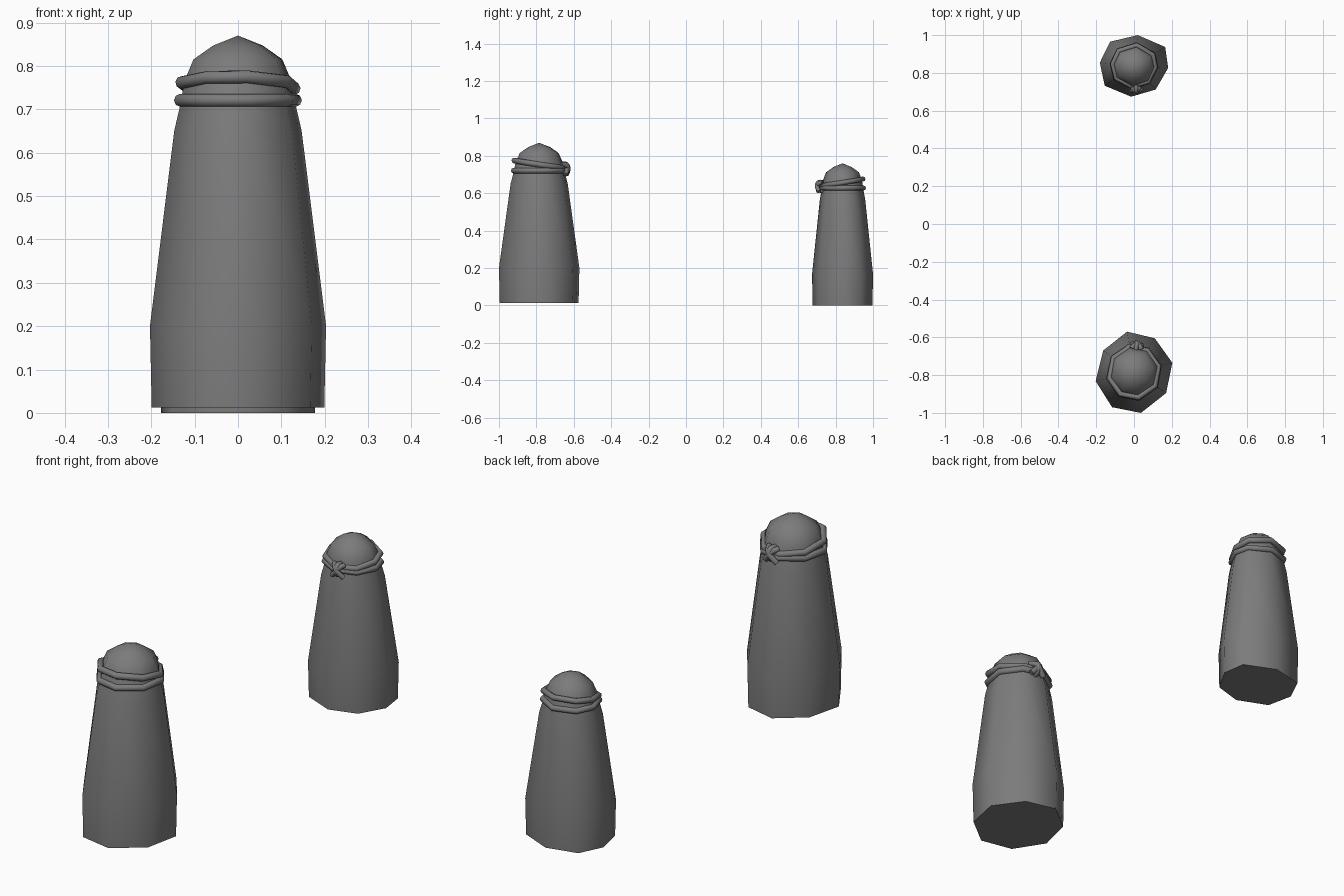
import bpy
import bmesh
from math import atan2, cos, sin, hypot, radians
from mathutils import Vector

if "Cube" in bpy.data.objects:
    bpy.data.objects.remove(bpy.data.objects["Cube"], do_unlink=True)

grey = bpy.data.materials.new("weathered_grey")
grey.use_nodes = True
colour = (0.2, 0.2, 0.2, 1)
grey.diffuse_color = colour
grey.node_tree.nodes["Principled BSDF"].inputs["Base Color"].default_value = colour

# Post profile: radius share, height share, how round the section is
PROFILE = [(0.98, 0, 0), (1, 0.22, 0), (0.72, 0.745, 0.4), (0.655, 0.81, 0.6),
           (0.6, 0.88, 0.8), (0.5, 0.936, 1), (0.28, 0.973, 1)]


def section(outline, share, roundness):
    """Scaled copy of the foot outline, eased towards a circle."""
    mean = sum(hypot(x, y) for x, y in outline) / len(outline)
    points = []
    for x, y in outline:
        r = hypot(x, y)
        r2 = share * (r + (mean - r) * roundness)
        a = atan2(y, x)
        points.append((r2 * cos(a), r2 * sin(a)))
    return points


def smooth(obj):
    obj.data.materials.append(grey)
    bpy.ops.object.select_all(action='DESELECT')
    obj.select_set(True)
    bpy.context.view_layer.objects.active = obj
    if obj.type == 'CURVE':
        bpy.ops.object.convert(target='MESH')
    bpy.ops.object.shade_smooth_by_angle(angle=radians(60))


def link(name, data, location):
    obj = bpy.data.objects.new(name, data)
    obj.location = location
    bpy.context.collection.objects.link(obj)
    return obj


def post(name, location, outline, height):
    bm = bmesh.new()
    rings = [[bm.verts.new((x, y, h * height)) for x, y in section(outline, s, k)]
             for s, h, k in PROFILE]
    tip = bm.verts.new((0, 0, height))
    n = len(outline)
    bm.faces.new(rings[0])
    for low, high in zip(rings, rings[1:]):
        for i in range(n):
            j = (i + 1) % n
            bm.faces.new((low[i], low[j], high[j], high[i]))
    for i in range(n):
        bm.faces.new((rings[-1][i], rings[-1][(i + 1) % n], tip))
    bmesh.ops.recalc_face_normals(bm, faces=bm.faces)
    mesh = bpy.data.meshes.new(name)
    bm.to_mesh(mesh)
    bm.free()
    smooth(link(name, mesh, location))


def rope(name, location, points, thickness, closed):
    curve = bpy.data.curves.new(name, 'CURVE')
    curve.dimensions = '3D'
    curve.bevel_depth = thickness
    curve.bevel_resolution = 2
    curve.use_fill_caps = True
    spline = curve.splines.new('POLY' if closed else 'NURBS')
    spline.points.add(len(points) - 1)
    for p, co in zip(spline.points, points):
        p.co = (*co, 1)
    spline.use_cyclic_u = closed
    if not closed:
        spline.order_u = 3
        spline.use_endpoint_u = True
        spline.resolution_u = 4
    smooth(link(name, curve, location))


def bollard(label, location, outline, height, knot_angle):
    post(label + "_post", location, outline, height)
    thick = 0.0175 * height
    out = Vector((cos(knot_angle), sin(knot_angle), 0))
    side = Vector((-out.y, out.x, 0))

    # Two rope turns, the upper one dipping towards the knot
    for turn, share, level, dip in (("lower", 0.65, 0.826, 0), ("upper", 0.635, 0.866, 0.024)):
        points = []
        for x, y in section(outline, share, 0.7):
            lean = Vector((x, y, 0)).normalized().dot(out)
            points.append((x, y, height * (level - dip * lean)))
        rope(f"{label}_rope_{turn}", location, points, thick, True)

    # Knot: crossing strands with loose ends, and a short wrap
    centre = out * 0.158 * height + Vector((0, 0, 0.832 * height))
    strands = {
        "left_end": [(-0.03, -0.012, 0.035), (-0.012, 0.022, 0.03), (0.012, 0.024, -0.005), (0.038, 0.01, -0.03)],
        "right_end": [(0.03, -0.012, 0.035), (0.014, 0.016, 0.03), (-0.01, 0.018, -0.005), (-0.034, 0.01, -0.03)],
        "wrap": [(0.004, -0.02, 0.035), (0, 0.01, 0.043), (0, 0.026, 0.012), (-0.004, 0.012, -0.026), (0, -0.02, -0.028)],
    }
    for part, path in strands.items():
        points = [centre + (side * t + out * r + Vector((0, 0, u))) * height for t, r, u in path]
        rope(f"{label}_knot_{part}", location, points, thick * 0.85, False)


# Irregular eight-sided foot outlines
front_foot = [(-0.037, 0.215), (0.11, 0.18), (0.203, 0.05), (0.17, -0.11),
              (0.037, -0.215), (-0.116, -0.185), (-0.203, -0.047), (-0.163, 0.115)]
back_foot = [(0.02, 0.163), (0.165, 0.1), (0.181, -0.01), (0.115, -0.125),
             (-0.015, -0.163), (-0.155, -0.105), (-0.181, 0.017), (-0.127, 0.128)]

bollard("front", (0, -0.785, 0.012), front_foot, 0.858, radians(84))
bollard("back", (0, 0.837, 0), back_foot, 0.76, radians(-85))
